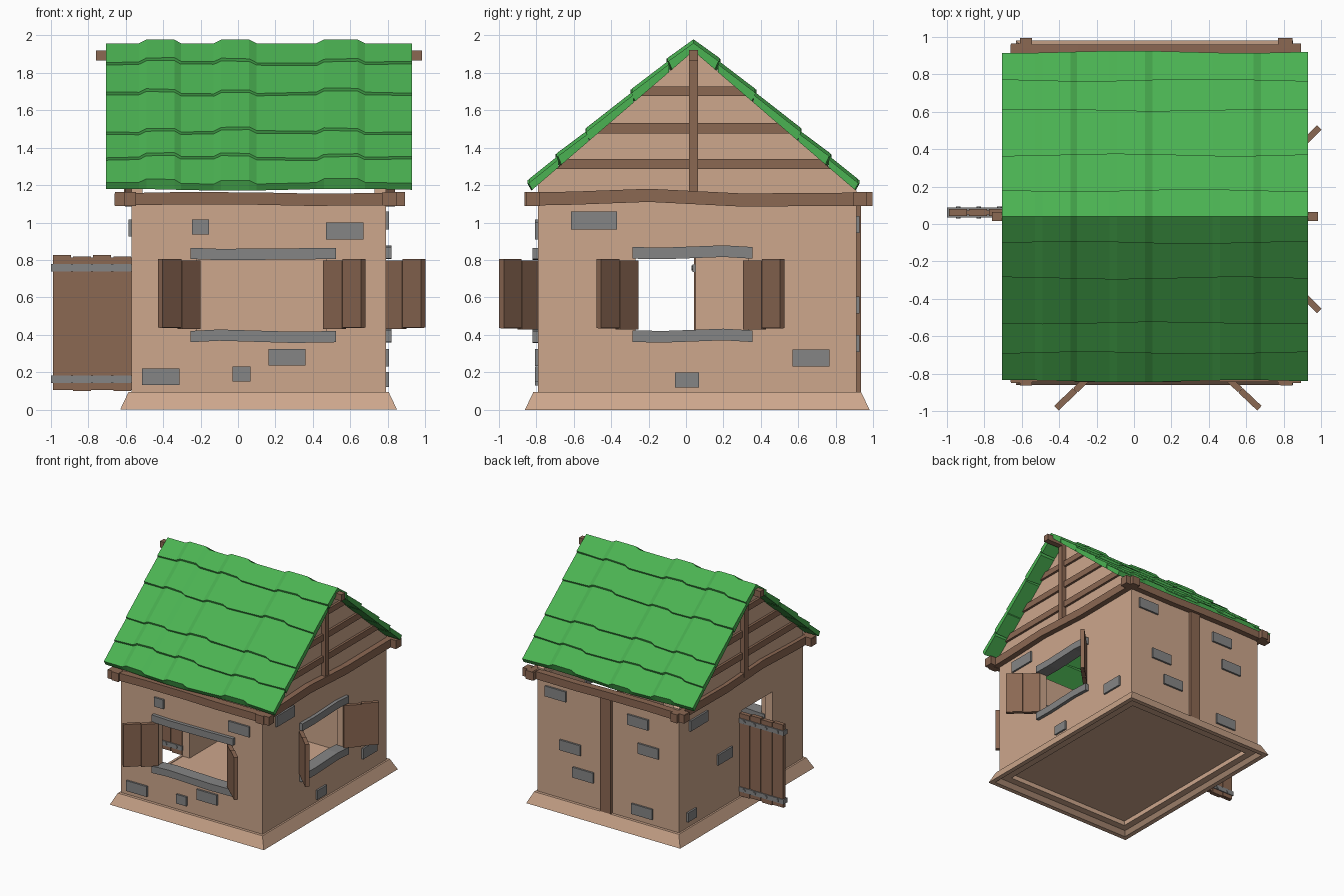
import bpy, bmesh, math
from mathutils import Matrix, Vector

if "Cube" in bpy.data.objects:
    bpy.data.objects.remove(bpy.data.objects["Cube"])


def material(name, rgb):
    m = bpy.data.materials.new(name)
    m.diffuse_color = (*rgb, 1)
    m.use_nodes = True
    m.node_tree.nodes["Principled BSDF"].inputs["Base Color"].default_value = m.diffuse_color
    return m


TAN = material("tan plaster", (0.61, 0.385, 0.262))
WOOD = material("brown wood", (0.26, 0.138, 0.086))
STONE = material("grey stone", (0.235, 0.235, 0.235))
GREEN = material("green tiles", (0.07, 0.45, 0.085))


def make(name, verts, faces, mat):
    me = bpy.data.meshes.new(name)
    me.from_pydata([tuple(v) for v in verts], [], faces)
    bm = bmesh.new()
    bm.from_mesh(me)
    bmesh.ops.recalc_face_normals(bm, faces=bm.faces)
    bm.to_mesh(me)
    bm.free()
    me.materials.append(mat)
    ob = bpy.data.objects.new(name, me)
    bpy.context.collection.objects.link(ob)
    return ob


def loft(name, rings, mat):
    """Closed solid through a list of equal-length rings."""
    n = len(rings[0])
    verts = [v for r in rings for v in r]
    faces = [tuple(range(n)), tuple(range(len(verts) - n, len(verts)))]
    for k in range(len(rings) - 1):
        for i in range(n):
            j = (i + 1) % n
            faces.append((k * n + i, k * n + j, k * n + n + j, k * n + n + i))
    return make(name, verts, faces, mat)


def rect(x0, x1, y0, y1, z):
    return [(x0, y0, z), (x1, y0, z), (x1, y1, z), (x0, y1, z)]


def box(name, x0, x1, y0, y1, z0, z1, mat):
    return loft(name, [rect(x0, x1, y0, y1, z0), rect(x0, x1, y0, y1, z1)], mat)


def prism_x(name, yz, x0, x1, mat):
    return loft(name, [[(x, y, z) for y, z in yz] for x in (x0, x1)], mat)


def bar(name, axis, pts, c0, c1, h, mat):
    """Slightly warped timber or sill; pts = (position along axis, centre z)."""
    rings = []
    for t, z in pts:
        r = [(c0, z - h / 2), (c1, z - h / 2), (c1, z + h / 2), (c0, z + h / 2)]
        rings.append([(t, c, q) if axis == "x" else (c, t, q) for c, q in r])
    return loft(name, rings, mat)


# --- walls: hollow box with two windows and a doorway ---
X0, X1, Y0, Y1 = -0.57, 0.79, -0.79, 0.91
T = 0.07
walls = box("walls", X0, X1, Y0, Y1, 0.03, 1.12, TAN)
cutters = [
    box("cut_room", X0 + T, X1 - T, Y0 + T, Y1 - T, -0.1, 1.3, TAN),
    box("cut_front", -0.22, 0.47, Y0 - 0.1, Y0 + 0.12, 0.40, 0.82, TAN),
    box("cut_side", X1 - 0.12, X1 + 0.1, -0.27, 0.33, 0.40, 0.82, TAN),
    box("cut_door", X0 - 0.1, X0 + 0.12, -0.37, 0.05, 0.09, 0.83, TAN),
]
for c in cutters:
    mod = walls.modifiers.new(c.name, "BOOLEAN")
    mod.operation, mod.solver, mod.object = "DIFFERENCE", "EXACT", c
dg = bpy.context.evaluated_depsgraph_get()
cut_mesh = bpy.data.meshes.new_from_object(walls.evaluated_get(dg))
walls.modifiers.clear()
walls.data = cut_mesh
for c in cutters:
    bpy.data.objects.remove(c)

box("floor", X0 + T - 0.01, X1 - T + 0.01, Y0 + T - 0.01, Y1 - T + 0.01, 0.07, 0.09, TAN)

# --- sloping skirt, a ring open underneath ---
loops = [rect(-0.59, 0.81, -0.82, 0.94, 0.0), rect(-0.63, 0.85, -0.86, 0.98, 0.0),
         rect(-0.585, 0.805, -0.815, 0.935, 0.095), rect(-0.565, 0.785, -0.785, 0.905, 0.095),
         rect(-0.55, 0.77, -0.77, 0.89, 0.04)]
faces = []
for k in range(5):
    for i in range(4):
        j, m = (i + 1) % 4, (k + 1) % 5
        faces.append((k * 4 + i, k * 4 + j, m * 4 + j, m * 4 + i))
make("skirt", [v for r in loops for v in r], faces, TAN)

# --- gables with battens and king posts on both ends ---
RY, RZ, SL = 0.04, 1.915, 0.86     # ridge position and slope of the roof underside
for side, xi, s in (("right", X1, 1), ("left", X0, -1)):
    prism_x(side + "_gable", [(Y0, 1.1), (Y1, 1.1), (Y1, 1.17), (RY, RZ + 0.005), (Y0, 1.205)],
            xi - s * 0.06, xi, TAN)
    for k, (a, b) in enumerate(((1.285, 1.34), (1.475, 1.53), (1.675, 1.725))):
        wa, wb = (RZ - a) / SL, (RZ - b) / SL
        prism_x(f"{side}_batten_{k}", [(RY - wa, a), (RY + wa, a), (RY + wb, b), (RY - wb, b)],
                xi - s * 0.01, xi + s * 0.02, WOOD)
    prism_x(side + "_king_post", [(0.015, 1.13), (0.065, 1.13), (0.065, 1.9), (0.015, 1.9)],
            xi - s * 0.01, xi + s * 0.04, WOOD)
box("ridge_beam", -0.76, 0.985, 0.015, 0.065, 1.865, 1.92, WOOD)

# --- eaves beams crossing at the corners ---
bx = [(-0.66, 1.123), (-0.3, 1.13), (0.1, 1.128), (0.38, 1.122), (0.89, 1.125)]
by = [(-0.86, 1.125), (-0.6, 1.13), (-0.2, 1.145), (0.3, 1.12), (0.995, 1.125)]
for name, a, b in (("front_beam", -0.845, -0.78), ("back_beam", 0.90, 0.96)):
    bar(name, "x", bx, a, b, 0.066, WOOD)
for name, a, b in (("left_beam", -0.605, -0.55), ("right_beam", 0.77, 0.84)):
    bar(name, "y", by, a, b, 0.07, WOOD)
for i, x in enumerate((-0.63, 0.865)):
    for j, y in enumerate((-0.815, 0.93)):
        box(f"beam_end_{i}{j}", x - 0.028, x + 0.028, y - 0.036, y + 0.036, 1.088, 1.162, WOOD)
for i, x in enumerate((-0.578, 0.815)):
    for j, y in enumerate((-0.835, 0.965)):
        box(f"side_beam_end_{i}{j}", x - 0.032, x + 0.032, y - 0.028, y + 0.03, 1.088, 1.162, WOOD)
box("back_post", 0.07, 0.17, Y1 - 0.01, Y1 + 0.025, 0.06, 1.1, WOOD)

# --- roof: overlapping tile rows with raised ribs, both slopes ---
profile = [(-0.705, 0), (-0.53, 0), (-0.49, 1), (-0.34, 1), (-0.305, 0), (-0.13, 0), (-0.09, 1),
           (0.06, 1), (0.10, 0), (0.42, 0), (0.46, 1), (0.64, 1), (0.68, 0), (0.93, 0)]
rows = [0.0, 0.14, 0.33, 0.57, 0.73, 0.88]
for side, s in (("front", -1), ("back", 1)):
    for k in range(5):
        d0, d1 = rows[k], rows[k + 1]
        rings = []
        for x, b in profile:
            rib = 0.02 * b
            low = 0.062 if k < 4 else 0.052
            wave = 0.006 * math.sin(5 * x + 2 * k)      # hand-laid lower edge
            e = d1 + wave
            up0 = max(d0 - 0.01, 0)
            rings.append([(x, RY + s * up0, RZ - SL * up0),
                          (x, RY + s * up0, RZ - SL * up0 + 0.043 + rib),
                          (x, RY + s * e, RZ - SL * e + low + rib),
                          (x, RY + s * (e - 0.02), RZ - SL * (e - 0.02))])
        loft(f"{side}_tile_row_{k}", rings, GREEN)

# --- window sills and lintels ---
for name, z, w in (("sill", 0.39, 0.008), ("lintel", 0.835, -0.006)):
    bar("front_" + name, "x", [(-0.255, z), (-0.1, z + w), (0.3, z - abs(w) / 2), (0.525, z)],
        Y0 - 0.03, Y0 + 0.08, 0.06, STONE)
    bar("side_" + name, "y", [(-0.285, z + 0.003), (-0.12, z), (0.2, z + 0.012), (0.355, z + 0.003)],
        X1 - 0.08, X1 + 0.03, 0.062, STONE)


# --- planked shutters and door ---
def planks(name, n, length, thick, z0, z1, at, angle, gap):
    M = Matrix.Translation((*at, 0)) @ Matrix.Rotation(angle, 4, "Z")
    parts = [box(name + "_core", 0.005, length - 0.005, -thick * 0.3, thick * 0.3,
                 z0 + 0.005, z1 - 0.005, WOOD)]
    w = length / n
    for i in range(n):
        lift = 0.008 * (i % 2)
        parts.append(box(f"{name}_plank_{i}", i * w + gap / 2, (i + 1) * w - gap / 2,
                         -thick / 2, thick / 2, z0 + lift, z1 + lift, WOOD))
    for p in parts:
        p.data.transform(M)


for name, at, deg in (("front_left_shutter", (-0.21, -0.79), 223.5),
                      ("front_right_shutter", (0.465, -0.79), -43.5),
                      ("side_front_shutter", (0.79, -0.265), -45),
                      ("side_back_shutter", (0.79, 0.315), 45)):
    planks(name, 2, 0.285, 0.034, 0.43, 0.798, at, math.radians(deg), 0.004)

planks("door", 4, 0.43, 0.036, 0.10, 0.818, (-0.565, 0.062), math.pi, 0.012)
for k, z in enumerate((0.162, 0.757)):
    box(f"door_band_{k}", -1.0, -0.565, 0.036, 0.088, z - 0.02, z + 0.02, STONE)
    for i, x in enumerate((-0.94, -0.83, -0.72, -0.62)):       # studs through the band
        ring = [(0.013 * math.cos(a * math.pi / 4), 0.013 * math.sin(a * math.pi / 4)) for a in range(8)]
        loft(f"door_stud_{k}{i}", [[(x + p, y, z + q) for p, q in ring] for y in (0.03, 0.094)], STONE)

# --- stones set in the plaster: (centre along wall, centre z, width, height) ---
stones = {
    "front": [(-0.2, 0.975, 0.09, 0.08), (0.57, 0.955, 0.2, 0.09), (-0.413, 0.175, 0.2, 0.09),
              (0.018, 0.19, 0.095, 0.08), (0.262, 0.28, 0.196, 0.09)],
    "right": [(-0.492, 1.01, 0.245, 0.095), (0.667, 0.277, 0.196, 0.092), (0.005, 0.16, 0.13, 0.08)],
    "back": [(0.61, 0.99, 0.2, 0.09), (-0.18, 0.955, 0.2, 0.09), (-0.28, 0.73, 0.2, 0.09),
             (0.47, 0.56, 0.2, 0.09), (0.346, 0.355, 0.2, 0.09), (-0.22, 0.19, 0.2, 0.09)],
    "left": [(0.65, 0.97, 0.24, 0.09), (0.29, 0.53, 0.2, 0.09), (0.745, 0.19, 0.12, 0.08)],
}
for wall, items in stones.items():
    for i, (c, z, w, h) in enumerate(items):
        a, b = c - w / 2, c + w / 2
        if wall in ("front", "back"):
            y = Y0 if wall == "front" else Y1
            box(f"{wall}_stone_{i}", a, b, y - 0.016, y + 0.016, z - h / 2, z + h / 2, STONE)
        else:
            x = X1 if wall == "right" else X0
            box(f"{wall}_stone_{i}", x - 0.016, x + 0.016, a, b, z - h / 2, z + h / 2, STONE)
